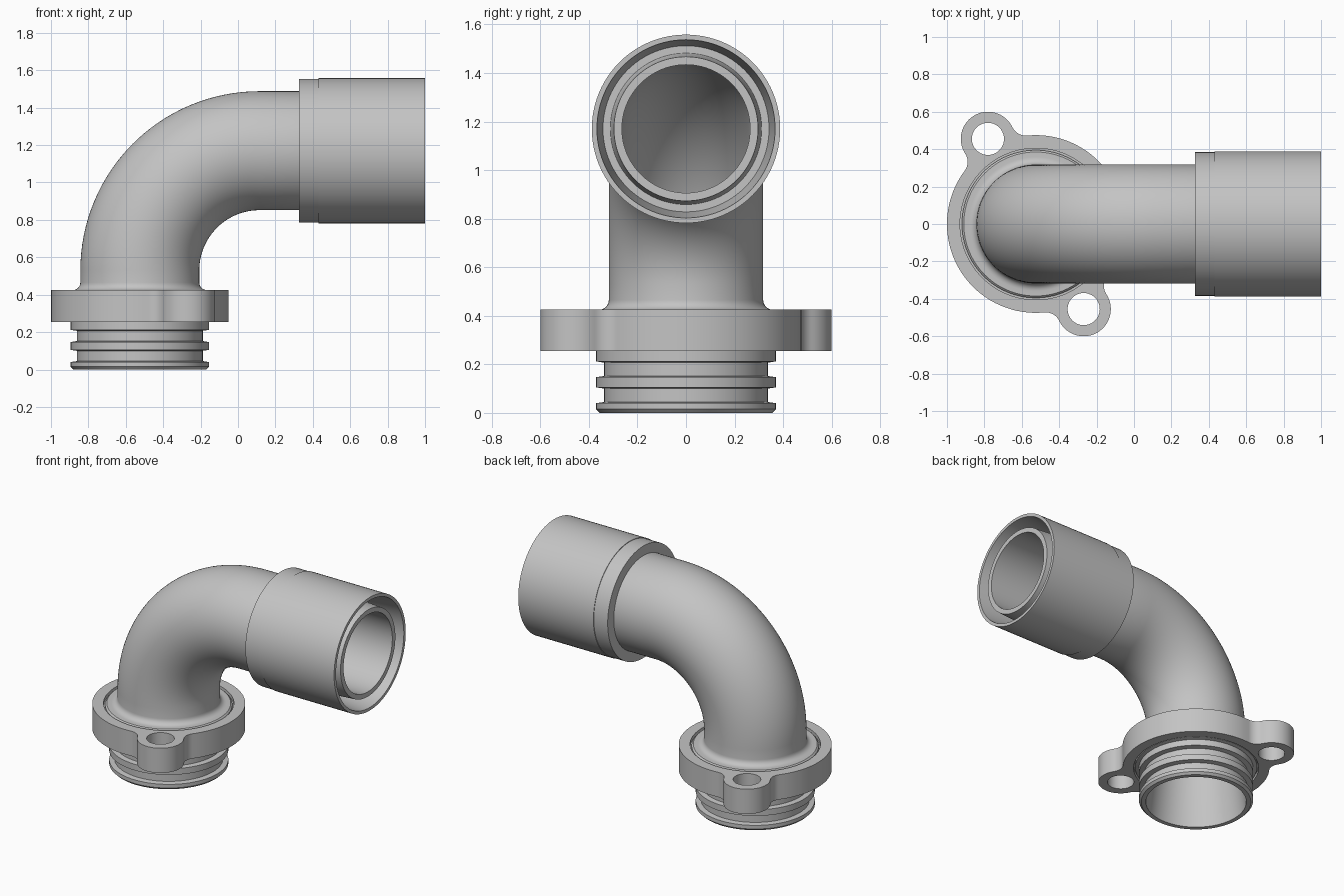
import bpy, bmesh
from math import sin, cos, pi, acos, atan2, hypot
from mathutils import Vector

cube = bpy.data.objects.get("Cube")
if cube:
    bpy.data.objects.remove(cube)

grey = bpy.data.materials.new("light grey")
grey.use_nodes = True
grey.diffuse_color = (0.55, 0.55, 0.55, 1)
grey.node_tree.nodes["Principled BSDF"].inputs["Base Color"].default_value = (0.55, 0.55, 0.55, 1)

SEG = 96
AXIS_X, BEND_Z, BEND_R = -0.525, 0.53, 0.64
ARC = BEND_R * pi / 2


def along(x):
    """Path length at position x on the horizontal run."""
    return BEND_Z + ARC + x - (AXIS_X + BEND_R)


def frame(s):
    """Centre and in-plane side vector of the elbow path at length s."""
    a = min(max((s - BEND_Z) / BEND_R, 0), pi / 2)
    centre = Vector((AXIS_X + BEND_R * (1 - cos(a)), 0, BEND_Z + BEND_R * sin(a)))
    tangent = Vector((sin(a), 0, cos(a)))
    extra = min(s - BEND_Z, 0) + max(s - BEND_Z - ARC, 0)
    return centre + tangent * extra, Vector((cos(a), 0, -sin(a)))


def finish(obj):
    obj.data.materials.clear()
    obj.data.materials.append(grey)
    bpy.ops.object.select_all(action='DESELECT')
    obj.select_set(True)
    bpy.context.view_layer.objects.active = obj
    bpy.ops.object.shade_smooth_by_angle(angle=pi / 6)


def turned(name, profile):
    """Revolve a closed (length, radius) profile about the bent path."""
    bm = bmesh.new()
    rings = []
    for s, r in profile:
        c, side = frame(s)
        rings.append([bm.verts.new(c + r * (side * cos(t) + Vector((0, sin(t), 0))))
                      for t in (2 * pi * i / SEG for i in range(SEG))])
    for a, b in zip(rings, rings[1:] + rings[:1]):
        for i in range(SEG):
            j = (i + 1) % SEG
            bm.faces.new((a[i], a[j], b[j], b[i]))
    bmesh.ops.recalc_face_normals(bm, faces=bm.faces)
    mesh = bpy.data.meshes.new(name)
    bm.to_mesh(mesh)
    bm.free()
    obj = bpy.data.objects.new(name, mesh)
    bpy.context.collection.objects.link(obj)
    finish(obj)


# Elbow pipe: grooved spigot, collar, bend and tapered inner lip
STEPS = 32
bend = [BEND_Z + ARC * i / STEPS for i in range(STEPS + 1)]
spigot = [(0, 0.325), (0, 0.355), (0.015, 0.37), (0.04, 0.37), (0.045, 0.337),
          (0.1, 0.337), (0.105, 0.37), (0.147, 0.37), (0.152, 0.337),
          (0.207, 0.337), (0.212, 0.37), (0.255, 0.37)]
collar = [(0.26, 0.395), (0.28, 0.395), (0.28, 0.41), (0.4, 0.41), (0.4, 0.395),
          (0.415, 0.395), (0.425, 0.385)]
fillet = [(0.465 - 0.04 * cos(t), 0.358 - 0.04 * sin(t))
          for t in (pi / 2 * i / 6 for i in range(7))]
lip = [(along(0.72), 0.318), (along(0.73), 0.313), (along(0.985), 0.297), (along(0.985), 0.264)]
bore = [(s, 0.264) for s in reversed(bend)]
turned("elbow_pipe", spigot + collar + fillet + [(s, 0.318) for s in bend] + lip + bore)

# Outer sleeve around the pipe end, with a tapered annular recess
sleeve = [(0.325, 0.31), (0.325, 0.384), (0.43, 0.384), (0.43, 0.388), (1, 0.388),
          (1, 0.367), (0.75, 0.342), (0.75, 0.31)]
turned("end_sleeve", [(along(x), r) for x, r in sleeve])

# Flange outline: disc with two ears blended by concave fillets
DISC, EAR, BLEND = 0.475, 0.145, 0.08
ear = Vector((0.256, -0.455))
d, phi0 = ear.length, atan2(ear.y, ear.x)
cf, ef = DISC + BLEND, EAR + BLEND
alpha = acos((d * d + cf * cf - ef * ef) / (2 * d * cf))
eps = acos((d * d + ef * ef - cf * cf) / (2 * d * ef))


def arc(centre, r, a0, a1, n):
    return [(centre[0] + r * cos(a0 + (a1 - a0) * i / n),
             centre[1] + r * sin(a0 + (a1 - a0) * i / n)) for i in range(n)]


def polar(r, a):
    return (r * cos(a), r * sin(a))


outline, loops = [], [arc((0, 0), 0.405, 0, 2 * pi, SEG)]
for phi in (phi0, phi0 + pi):
    e = polar(d, phi)
    outline += arc(polar(cf, phi - alpha), BLEND, phi - alpha + pi, phi + eps, 10)
    outline += arc(e, EAR, phi - pi + eps, phi + pi - eps, 40)
    outline += arc(polar(cf, phi + alpha), BLEND, phi - eps, phi + alpha - pi, 10)
    outline += arc((0, 0), DISC, phi + alpha, phi + pi - alpha, 36)
    loops.append(arc(e, 0.086, 0, 2 * pi, 40))
loops.append(outline)

# Flange plate extruded from the outline, with pipe and bolt holes
curve = bpy.data.curves.new("mounting_flange", 'CURVE')
curve.dimensions = '2D'
curve.fill_mode = 'BOTH'
curve.extrude = 0.085
for pts in loops:
    spline = curve.splines.new('POLY')
    spline.points.add(len(pts) - 1)
    for p, (x, y) in zip(spline.points, pts):
        p.co = (x, y, 0, 1)
    spline.use_cyclic_u = True
flange = bpy.data.objects.new("mounting_flange", curve)
bpy.context.collection.objects.link(flange)
flange.location = (AXIS_X, 0, 0.34)
bpy.ops.object.select_all(action='DESELECT')
flange.select_set(True)
bpy.context.view_layer.objects.active = flange
bpy.ops.object.convert(target='MESH')
flange = bpy.context.view_layer.objects.active
bm = bmesh.new()
bm.from_mesh(flange.data)
bmesh.ops.remove_doubles(bm, verts=bm.verts, dist=0.0001)
bmesh.ops.recalc_face_normals(bm, faces=bm.faces)
bm.to_mesh(flange.data)
bm.free()
finish(flange)
